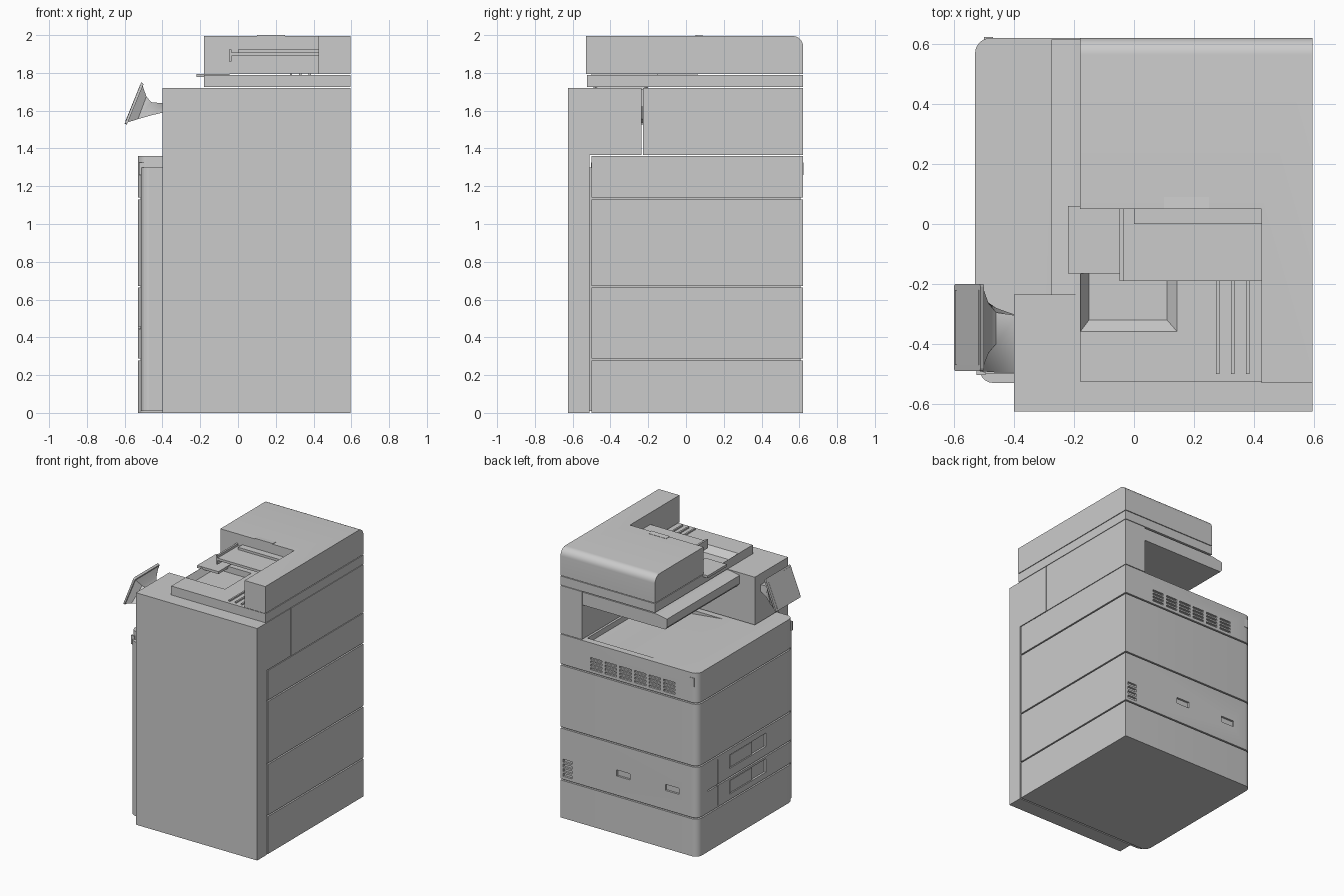
import bpy, bmesh
from mathutils import Vector

if "Cube" in bpy.data.objects:
    bpy.data.objects.remove(bpy.data.objects["Cube"], do_unlink=True)

grey = bpy.data.materials.new("office_grey")
grey.use_nodes = True
colour = (0.6, 0.6, 0.6, 1)
grey.diffuse_color = colour
grey.node_tree.nodes["Principled BSDF"].inputs["Base Color"].default_value = colour


def finish(name, bm):
    bmesh.ops.recalc_face_normals(bm, faces=bm.faces)
    mesh = bpy.data.meshes.new(name)
    bm.to_mesh(mesh)
    bm.free()
    mesh.materials.append(grey)
    ob = bpy.data.objects.new(name, mesh)
    bpy.context.collection.objects.link(ob)
    return ob


def prism(name, points, axis, lo, hi, rule=None, radius=0.03, segments=5):
    """Extrude a 2D outline along an axis, rounding edges picked by rule(a, b)."""
    bm = bmesh.new()
    verts = []
    for u, v in points:
        co = [u, v]
        co.insert("xyz".index(axis), lo)
        verts.append(bm.verts.new(co))
    face = bm.faces.new(verts)
    ext = bmesh.ops.extrude_face_region(bm, geom=[face])
    shift = Vector([hi - lo if a == axis else 0 for a in "xyz"])
    bmesh.ops.translate(bm, vec=shift,
                        verts=[g for g in ext["geom"] if isinstance(g, bmesh.types.BMVert)])
    bmesh.ops.recalc_face_normals(bm, faces=bm.faces)
    if rule:
        edges = [e for e in bm.edges if rule(e.verts[0].co, e.verts[1].co)]
        bmesh.ops.bevel(bm, geom=edges, offset=radius, segments=segments,
                        profile=0.5, affect='EDGES')
    return finish(name, bm)


def box(name, x, y, z, rule=None, radius=0.03, segments=5):
    outline = [(x[0], y[0]), (x[1], y[0]), (x[1], y[1]), (x[0], y[1])]
    return prism(name, outline, "z", z[0], z[1], rule, radius, segments)


def loft(name, rings):
    """Skin closed rings of equal length and cap both ends."""
    bm = bmesh.new()
    loops = [[bm.verts.new(p) for p in ring] for ring in rings]
    n = len(rings[0])
    for a, b in zip(loops, loops[1:]):
        for i in range(n):
            bm.faces.new((a[i], a[(i + 1) % n], b[(i + 1) % n], b[i]))
    bm.faces.new(loops[0])
    bm.faces.new(loops[-1])
    return finish(name, bm)


def rect(x, y, z):
    return [(x[0], y[0], z), (x[1], y[0], z), (x[1], y[1], z), (x[0], y[1], z)]


def cut(ob, cutters):
    """Subtract the cutters and discard them."""
    for c in cutters:
        c.hide_render = True
        mod = ob.modifiers.new("cut", 'BOOLEAN')
        mod.operation = 'DIFFERENCE'
        mod.solver = 'EXACT'
        mod.object = c
    dg = bpy.context.evaluated_depsgraph_get()
    dg.update()
    mesh = bpy.data.meshes.new_from_object(ob.evaluated_get(dg))
    ob.modifiers.clear()
    ob.data = mesh
    for c in cutters:
        bpy.data.objects.remove(c, do_unlink=True)


def smooth(ob):
    bpy.ops.object.select_all(action='DESELECT')
    ob.select_set(True)
    bpy.context.view_layer.objects.active = ob
    bpy.ops.object.shade_smooth_by_angle(angle=0.6)


LEFT, RIGHT, FRONT, BACK = -0.53, 0.595, -0.5, 0.62


def side_corner(a, b):
    return abs(a.z - b.z) > 0.05 and a.x < -0.5 and b.x < -0.5


# Stacked body sections around a slightly smaller core
box("inner_core", (LEFT + 0.015, RIGHT - 0.015), (-0.53, BACK - 0.015), (0.01, 1.3),
    side_corner, 0.045)
levels = [("base_section", 0, 0.278), ("drawer_section", 0.288, 0.663),
          ("middle_section", 0.673, 1.13), ("upper_section", 1.14, 1.36)]
body = {}
for name, z0, z1 in levels:
    body[name] = box(name, (LEFT, RIGHT), (FRONT, BACK), (z0, z1), side_corner, 0.05, 6)

# Output tray sunk into the upper section, with a sloping floor
cutters = [prism("tray_cutter", [(-0.18, 1.362), (0.2, 1.32), (0.41, 1.32), (0.41, 1.5),
                                 (-0.18, 1.5)], "y", -0.2, 0.57)]
# Six groups of rear ventilation slots
for group in range(6):
    x = 0.35 - group * 0.12
    for row in range(4):
        z = 1.162 + row * 0.025
        cutters.append(box("slot_cutter", (x - 0.095, x), (0.606, 0.7), (z, z + 0.014)))
cut(body["upper_section"], cutters)

# Rear pockets, side slots and drawer grips
cutters = [box("slot_cutter", (0.5, 0.575), (0.6, 0.7), (z, z + 0.022))
           for z in (0.31, 0.345, 0.38, 0.415)]
for x in (0.08, -0.32):
    cutters.append(box("pocket_cutter", (x - 0.055, x + 0.055), (0.58, 0.7), (0.43, 0.475)))
cutters.append(box("seam_cutter", (-0.6, LEFT + 0.013), (-0.6, 0.5), (0.447, 0.457)))
cutters.append(box("seam_cutter", (-0.6, LEFT + 0.013), (0.38, 0.39), (0.3, 0.64)))
cutters.append(box("corner_seam_cutter", (-0.6, -0.465), (-0.6, -0.47), (0.444, 0.455)))
for z in (0.33, 0.52):
    cutters.append(loft("grip_cutter", [
        [(-0.54, 0.25, z), (-0.54, -0.18, z), (-0.54, -0.18, z + 0.1), (-0.54, 0.25, z + 0.1)],
        [(-0.508, 0.25, z), (-0.508, -0.18, z), (-0.508, -0.18, z + 0.1), (-0.508, 0.25, z + 0.1)]]))
cut(body["drawer_section"], cutters)
for z in (0.33, 0.52):
    box("drawer_grip", (-0.527, -0.5), (-0.02, 0.24), (z + 0.005, z + 0.095))
for ob in body.values():
    smooth(ob)
box("front_lamp", (-0.525, -0.495), (FRONT - 0.004, FRONT + 0.01), (1.26, 1.325))
box("rear_lamp", (-0.5, -0.47), (BACK - 0.01, BACK + 0.003), (1.26, 1.325))

# Front cover with the housing above the output opening, and the rear column
prism("front_cover", [(-0.625, 0), (-0.51, 0), (-0.51, 1.366), (-0.235, 1.366),
                      (-0.235, 1.72), (-0.625, 1.72)], "x", -0.4, RIGHT)
box("rear_column", (0.42, RIGHT), (-0.228, BACK), (1.365, 1.72))

# Scanner support slab over the output opening
prism("scanner_support", [(-0.275, 1.64), (-0.26, 1.62), (0.43, 1.62), (0.43, 1.715),
                          (-0.195, 1.715), (-0.275, 1.70)], "y", -0.235, 0.615)

# Scanner bed with a bevelled recess
bed = box("scanner_bed", (-0.18, RIGHT), (-0.525, BACK), (1.724, 1.79))
cut(bed, [loft("recess_cutter", [rect((-0.15, 0.11), (-0.32, -0.05), 1.745),
                                 rect((-0.18, 0.145), (-0.36, -0.05), 1.792),
                                 rect((-0.18, 0.145), (-0.36, -0.05), 1.85)])])
for x in (0.28, 0.33, 0.38):
    box("paper_rib", (x - 0.006, x + 0.006), (-0.5, -0.15), (1.785, 1.80))

# L-shaped document feeder with a rounded rear top edge
feeder = prism("document_feeder", [(-0.18, 0.05), (0.425, 0.05), (0.425, -0.53),
                                   (RIGHT, -0.53), (RIGHT, BACK), (-0.18, BACK)],
               "z", 1.795, 1.995,
               lambda a, b: min(a.z, b.z) > 1.9 and min(a.y, b.y) > 0.6, 0.055, 8)
smooth(feeder)
prism("feeder_latch", [(0.05, 1.99), (0.09, 1.99), (0.09, 1.997), (0.05, 2.0)],
      "x", 0.1, 0.25)

# Feeder input tray, its end guide and the lower sheet stop
box("input_tray", (-0.045, 0.425), (-0.19, 0.06), (1.89, 1.908))
box("tray_hinge_rail", (0.0, 0.425), (0.0, 0.06), (1.908, 1.925))
box("tray_guide", (-0.048, -0.034), (-0.19, 0.06), (1.86, 1.925))
box("sheet_stop", (-0.22, -0.045), (-0.165, 0.06), (1.777, 1.795))

# Tilted control panel on a flared arm
prism("control_panel", [(-0.6, 1.53), (-0.588, 1.527), (-0.5, 1.74), (-0.512, 1.75)],
      "y", -0.49, -0.2,
      lambda a, b: abs(a.y - b.y) < 0.01 and (a - b).length < 0.03, 0.01, 3)
# each row: top x, top z, top y range, bottom x, bottom z, bottom y range
sections = [(-0.506, 1.735, -0.485, -0.205, -0.588, 1.537, -0.485, -0.205),
            (-0.485, 1.675, -0.43, -0.265, -0.53, 1.555, -0.49, -0.23),
            (-0.46, 1.645, -0.40, -0.295, -0.46, 1.575, -0.495, -0.28),
            (-0.39, 1.638, -0.39, -0.305, -0.39, 1.592, -0.495, -0.305)]
arm = loft("panel_arm", [[(tx, t0, tz), (tx, t1, tz), (bx, b1, bz), (bx, b0, bz)]
                         for tx, tz, t0, t1, bx, bz, b0, b1 in sections])
smooth(arm)
panel_screen = [(-0.5965, 1.544), (-0.594, 1.543), (-0.516, 1.735), (-0.5185, 1.736)]
prism("panel_screen", panel_screen, "y", -0.47, -0.22)
